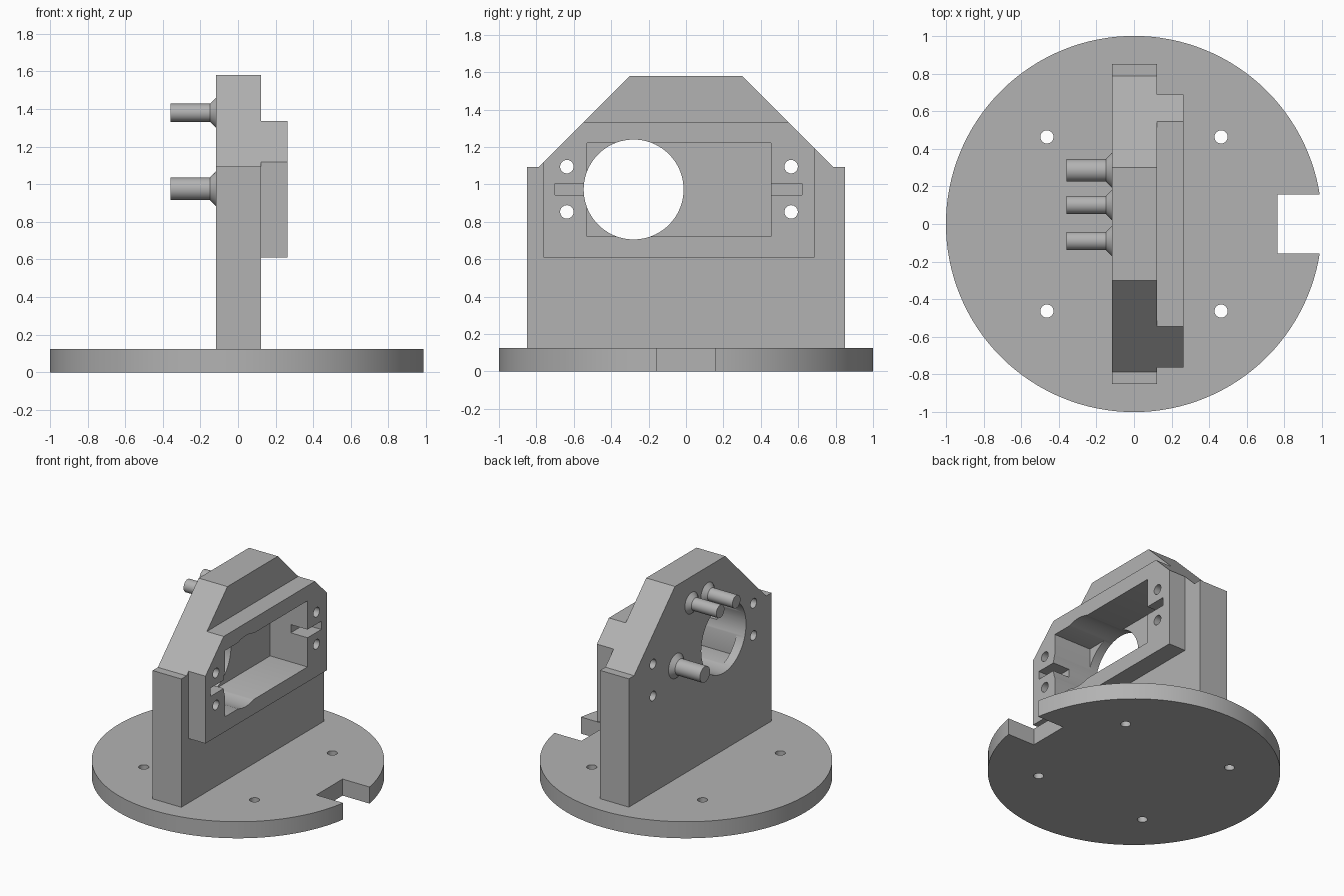
import bpy, bmesh, math
from mathutils import Matrix

if "Cube" in bpy.data.objects:
    bpy.data.objects.remove(bpy.data.objects["Cube"])

grey = bpy.data.materials.new("plain grey")
grey.diffuse_color = (0.45, 0.45, 0.45, 1)
grey.use_nodes = True
grey.node_tree.nodes["Principled BSDF"].inputs["Base Color"].default_value = grey.diffuse_color


def finish(name, bm):
    bmesh.ops.recalc_face_normals(bm, faces=bm.faces)
    me = bpy.data.meshes.new(name)
    bm.to_mesh(me)
    bm.free()
    me.materials.append(grey)
    ob = bpy.data.objects.new(name, me)
    bpy.context.collection.objects.link(ob)
    return ob


def slab(name, profile, x0, x1):
    """Extrude a (y, z) outline along x."""
    bm = bmesh.new()
    face = bm.faces.new([bm.verts.new((x0, y, z)) for y, z in profile])
    new = bmesh.ops.extrude_face_region(bm, geom=[face])["geom"]
    bmesh.ops.translate(bm, vec=(x1 - x0, 0, 0),
                        verts=[v for v in new if isinstance(v, bmesh.types.BMVert)])
    return finish(name, bm)


def box(name, x0, x1, y0, y1, z0, z1):
    return slab(name, [(y0, z0), (y1, z0), (y1, z1), (y0, z1)], x0, x1)


def rod(name, axis, centre, lo, hi, r, segs=48):
    """Cylinder along x or z; centre holds the two other coordinates."""
    bm = bmesh.new()
    bmesh.ops.create_cone(bm, cap_ends=True, segments=segs, radius1=r, radius2=r, depth=hi - lo)
    mid = (lo + hi) / 2
    if axis == "x":
        m = Matrix.Translation((mid, *centre)) @ Matrix.Rotation(math.pi / 2, 4, "Y")
    else:
        m = Matrix.Translation((*centre, mid))
    bm.transform(m)
    return finish(name, bm)


def activate(ob):
    bpy.ops.object.select_all(action="DESELECT")
    ob.select_set(True)
    bpy.context.view_layer.objects.active = ob


def combine(ob, others, op="DIFFERENCE"):
    for other in others:
        activate(ob)
        mod = ob.modifiers.new("bool", "BOOLEAN")
        mod.operation, mod.solver, mod.object = op, "EXACT", other
        bpy.ops.object.modifier_apply(modifier=mod.name)
        bpy.data.objects.remove(other, do_unlink=True)


def smooth(ob):
    activate(ob)
    bpy.ops.object.shade_smooth_by_angle(angle=math.radians(25))


# Round base with edge notch and four mounting holes
base = rod("base_plate", "z", (0, 0), 0, 0.125, 1.0, 128)
cuts = [box("notch_cutter", 0.763, 1.2, -0.157, 0.157, -0.1, 0.3)]
cuts += [rod("base_hole_cutter", "z", (sx * 0.463, sy * 0.463), -0.1, 0.3, 0.035, 32)
         for sx in (-1, 1) for sy in (-1, 1)]
combine(base, cuts)
smooth(base)

# Upright wall with chamfered shoulders
wall = slab("upright_bracket",
            [(-0.85, 0.125), (0.85, 0.125), (0.85, 1.093), (0.787, 1.093), (0.3, 1.58),
             (-0.3, 1.58), (-0.787, 1.093), (-0.85, 1.093)], -0.118, 0.122)

# Raised housing block that follows the shoulder slopes
housing = slab("housing",
               [(-0.762, 0.61), (0.688, 0.61), (0.688, 1.192), (0.545, 1.335),
                (-0.545, 1.335), (-0.762, 1.118)], 0.0, 0.262)
combine(wall, [housing], "UNION")

# Pocket, round through opening, side slots and screw holes
cuts = [box("pocket_cutter", -0.05, 0.5, -0.53, 0.455, 0.723, 1.222),
        rod("opening_cutter", "x", (-0.28, 0.973), -0.5, 0.6, 0.267, 96),
        box("slot_cutter", 0.122, 0.5, -0.70, -0.4, 0.943, 1.005),
        box("slot_cutter", 0.122, 0.5, 0.4, 0.62, 0.943, 1.005)]
cuts += [rod("screw_hole_cutter", "x", (y, z), -0.5, 0.6, 0.036, 32)
         for y in (-0.637, 0.562) for z in (0.853, 1.095)]
combine(wall, cuts)
smooth(wall)


# Rear pegs with flared roots
def peg(name, y, z, r, segs=48):
    bm = bmesh.new()
    rings = []
    for x, rad in ((-0.11, r + 0.032), (-0.118, r + 0.032), (-0.15, r), (-0.358, r)):
        rings.append([bm.verts.new((x, y + rad * math.cos(2 * math.pi * i / segs),
                                    z + rad * math.sin(2 * math.pi * i / segs)))
                      for i in range(segs)])
    for a, b in zip(rings, rings[1:]):
        for i in range(segs):
            j = (i + 1) % segs
            bm.faces.new((a[i], a[j], b[j], b[i]))
    bm.faces.new(rings[0])
    bm.faces.new(rings[-1])
    smooth(finish(name, bm))


peg("upper_peg_left", 0.102, 1.38, 0.048)
peg("upper_peg_right", -0.09, 1.38, 0.048)
peg("lower_peg", 0.285, 0.975, 0.06)
